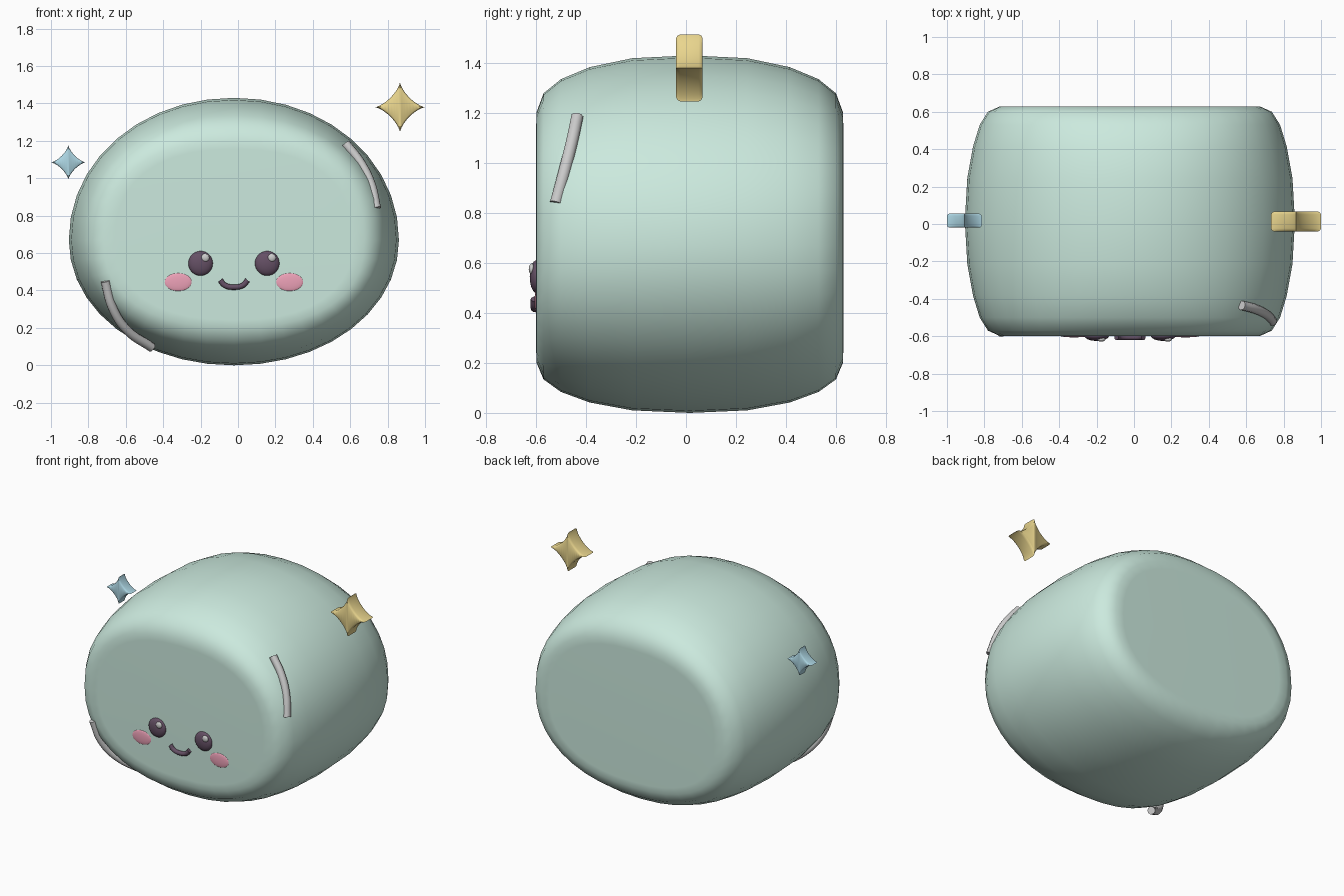
import bpy, bmesh, math

if "Cube" in bpy.data.objects:
    bpy.data.objects.remove(bpy.data.objects["Cube"])

CX, CY, CZ = -0.022, 0.015, 0.67


def material(name, rgb):
    m = bpy.data.materials.new(name)
    m.diffuse_color = (*rgb, 1)
    m.use_nodes = True
    m.node_tree.nodes["Principled BSDF"].inputs["Base Color"].default_value = m.diffuse_color
    return m


MINT = material("mint", (0.60, 0.82, 0.73))
DARK = material("dark_plum", (0.13, 0.08, 0.13))
PINK = material("pink", (0.85, 0.36, 0.48))
GOLD = material("gold", (0.82, 0.67, 0.27))
BLUE = material("pale_blue", (0.42, 0.68, 0.78))


def finish(ob, mat, angle=40):
    if mat:
        ob.data.materials.append(mat)
    bpy.ops.object.select_all(action='DESELECT')
    ob.select_set(True)
    bpy.context.view_layer.objects.active = ob
    bpy.ops.object.shade_smooth_by_angle(angle=math.radians(angle))
    return ob


def loft(name, rings, mat, angle=40):
    """Skin a list of equal-length closed rings and cap both ends."""
    bm = bmesh.new()
    loops = [[bm.verts.new(p) for p in r] for r in rings]
    n = len(loops[0])
    for a, b in zip(loops, loops[1:]):
        for i in range(n):
            j = (i + 1) % n
            bm.faces.new((a[i], a[j], b[j], b[i]))
    bm.faces.new(loops[0])
    bm.faces.new(loops[-1])
    bmesh.ops.recalc_face_normals(bm, faces=bm.faces)
    me = bpy.data.meshes.new(name)
    bm.to_mesh(me)
    bm.free()
    ob = bpy.data.objects.new(name, me)
    bpy.context.collection.objects.link(ob)
    return finish(ob, mat, angle)


def spow(v, p):
    return math.copysign(abs(v) ** p, v)


def body_ring(y, sx, sz, power, n=40):
    """Egg-shaped cross-section, taller above its widest line than below."""
    pts = []
    for i in range(n):
        t = 2 * math.pi * i / n
        c, s = spow(math.cos(t), 2 / power), spow(math.sin(t), 2 / power)
        pts.append((CX + 0.8825 * sx * c, CY + y, CZ + (0.76 if s > 0 else 0.67) * sz * s))
    return pts


# Body: cushion with flat front and back
half = [(0.23, .985, .985, 2.05), (0.40, .95, .938, 2.1), (0.515, .91, .875, 2.15),
        (0.585, .86, .80, 2.25), (0.613, .79, .70, 2.35), (0.614, .72, .64, 2.35)]
rings = [body_ring(-y, a, b, p) for y, a, b, p in reversed(half)]
rings += [body_ring(0, 1, 1, 2.03)]
rings += [body_ring(y, a, b, p) for y, a, b, p in half]
loft("body", rings, MINT, 60)


def ball(name, loc, scale, mat):
    bpy.ops.mesh.primitive_uv_sphere_add(segments=24, ring_count=14, radius=1, location=loc)
    ob = bpy.context.object
    ob.name = name
    ob.scale = scale
    bpy.ops.object.transform_apply(location=False, rotation=False, scale=True)
    return finish(ob, mat)


def tube(name, pts, radius, mat=None):
    cu = bpy.data.curves.new(name, 'CURVE')
    cu.dimensions = '3D'
    cu.bevel_depth = radius
    cu.bevel_resolution = 3
    cu.use_fill_caps = True
    cu.resolution_u = 6
    sp = cu.splines.new('BEZIER')
    sp.bezier_points.add(len(pts) - 1)
    for bp, p in zip(sp.bezier_points, pts):
        bp.co = p
        bp.handle_left_type = bp.handle_right_type = 'AUTO'
    ob = bpy.data.objects.new(name, cu)
    bpy.context.collection.objects.link(ob)
    bpy.ops.object.select_all(action='DESELECT')
    ob.select_set(True)
    bpy.context.view_layer.objects.active = ob
    bpy.ops.object.convert(target='MESH')
    ob = bpy.context.object
    ob.name = name
    return finish(ob, mat)


# Face: eyes with highlights, cheeks, smile
for side, tag in ((-1, "left"), (1, "right")):
    ex = CX + side * 0.178
    ball(f"eye_{tag}", (ex, -0.597, 0.545), (0.066, 0.028, 0.066), DARK)
    ball(f"eye_highlight_{tag}", (ex + 0.025, -0.617, 0.575), (0.022, 0.012, 0.022), None)
    ball(f"cheek_{tag}", (CX + side * 0.298, -0.598, 0.445), (0.073, 0.008, 0.048), PINK)
tube("smile", [(CX + 0.073 * math.sin(a), -0.606, 0.458 - 0.04 * math.cos(a))
               for a in (-1.5, -0.75, 0, 0.75, 1.5)], 0.015, DARK)

# Grey curved strips on the body edge
tube("strip_right", [(0.575, -0.435, 1.185), (0.65, -0.455, 1.09),
                     (0.71, -0.485, 0.97), (0.74, -0.52, 0.84)], 0.025)
tube("strip_left", [(-0.71, -0.58, 0.45), (-0.672, -0.545, 0.31),
                    (-0.595, -0.48, 0.19), (-0.46, -0.38, 0.095)], 0.025)


def sparkle(name, x, y, z, r, depth, mat):
    """Four-pointed star with concave sides and softened rims."""
    n, layers = 48, [(-1, .88), (-.9, .96), (-.7, 1), (.7, 1), (.9, .96), (1, .88)]
    rings = [[(x + r * k * spow(math.cos(2 * math.pi * i / n), 2.8), y + depth * d,
               z + r * k * spow(math.sin(2 * math.pi * i / n), 2.8)) for i in range(n)]
             for d, k in layers]
    return loft(name, rings, mat, 50)


# Floating sparkles
sparkle("sparkle_gold", 0.866, 0.0135, 1.38, 0.134, 0.053, GOLD)
sparkle("sparkle_blue", -0.907, 0.018, 1.085, 0.093, 0.037, BLUE)
